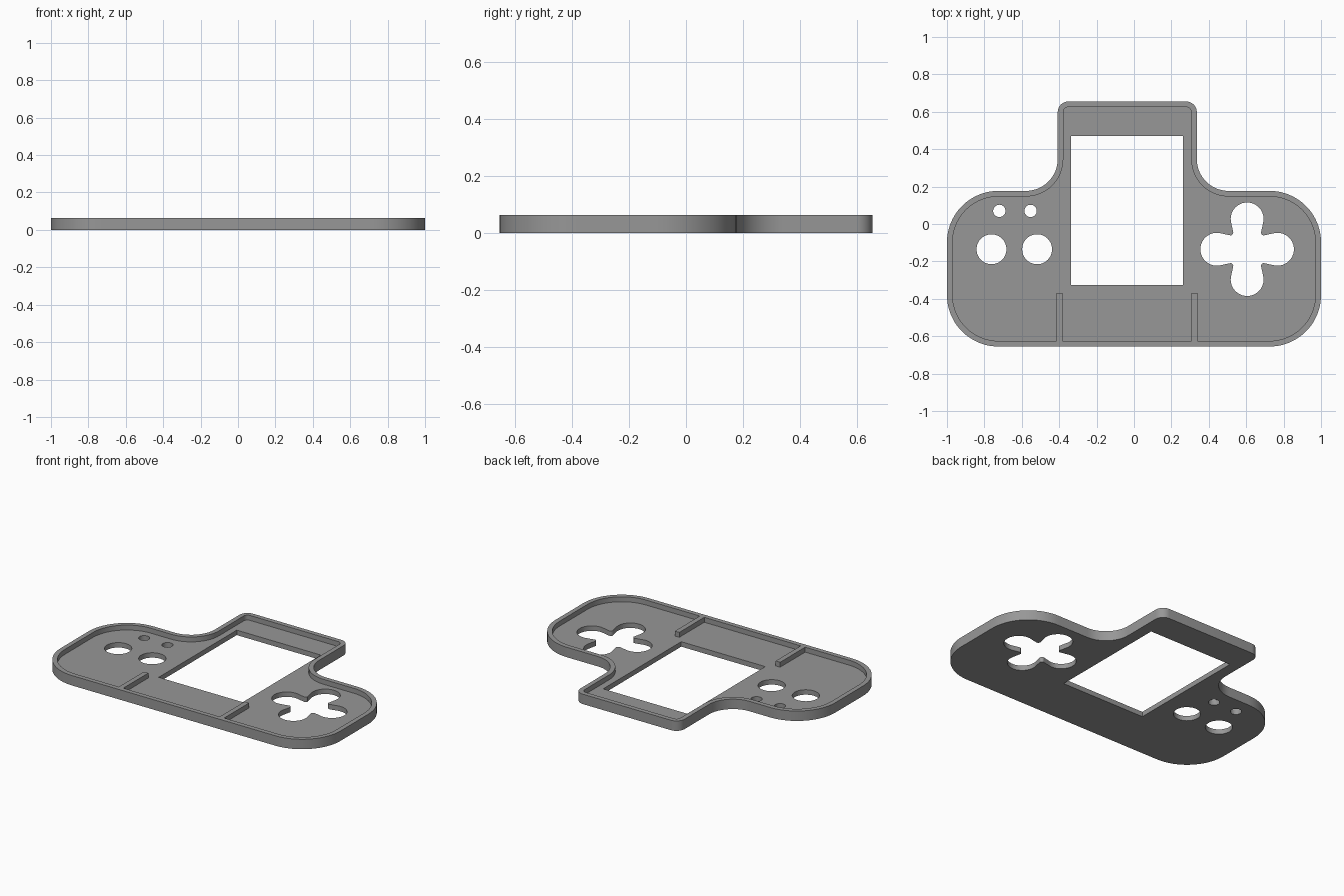
import bpy, bmesh, math
from mathutils import Vector

if "Cube" in bpy.data.objects:
    bpy.data.objects.remove(bpy.data.objects["Cube"])

HEIGHT, FLOOR, WALL = 0.064, 0.032, 0.03

grey = bpy.data.materials.new("plain grey")
grey.diffuse_color = (0.31, 0.31, 0.31, 1)
grey.use_nodes = True
grey.node_tree.nodes["Principled BSDF"].inputs["Base Color"].default_value = grey.diffuse_color


def prism(name, pts, z0, z1):
    """Extrude a counter-clockwise outline from z0 to z1."""
    bm = bmesh.new()
    base = bm.faces.new([bm.verts.new((x, y, z0)) for x, y in pts])
    ext = bmesh.ops.extrude_face_region(bm, geom=[base])
    top = [v for v in ext["geom"] if isinstance(v, bmesh.types.BMVert)]
    bmesh.ops.translate(bm, verts=top, vec=(0, 0, z1 - z0))
    bmesh.ops.recalc_face_normals(bm, faces=bm.faces)
    mesh = bpy.data.meshes.new(name)
    bm.to_mesh(mesh)
    bm.free()
    mesh.materials.append(grey)
    obj = bpy.data.objects.new(name, mesh)
    bpy.context.collection.objects.link(obj)
    return obj


def arc(cx, cy, r, a0, a1, n):
    """Points on an arc, angles in degrees."""
    return [(cx + r * math.cos(math.radians(a0 + (a1 - a0) * i / n)),
             cy + r * math.sin(math.radians(a0 + (a1 - a0) * i / n)))
            for i in range(n + 1)]


def circle(cx, cy, r, n=48):
    return arc(cx, cy, r, 0, 360, n)[:-1]


def rect(x0, x1, y0, y1):
    return [(x0, y0), (x1, y0), (x1, y1), (x0, y1)]


def outline(d):
    """Body outline with a raised middle, inset by d, all corners rounded."""
    big, small, hollow = 0.275 - d, 0.057 - d, 0.17 + d
    x0, x1, t0, t1 = -1 + d, 1 - d, -0.408 + d, 0.336 - d
    y0, y1, y2 = -0.655 + d, 0.177 - d, 0.655 - d
    pts = arc(x0 + big, y0 + big, big, 180, 270, 20)
    pts += arc(x1 - big, y0 + big, big, 270, 360, 20)
    pts += arc(x1 - big, y1 - big, big, 0, 90, 20)
    pts += arc(t1 + hollow, y1 + hollow, hollow, 270, 180, 16)
    pts += arc(t1 - small, y2 - small, small, 0, 90, 10)
    pts += arc(t0 + small, y2 - small, small, 90, 180, 10)
    pts += arc(t0 - hollow, y1 + hollow, hollow, 0, -90, 16)
    pts += arc(x0 + big, y1 - big, big, 90, 180, 20)
    return pts


def clover(cx, cy, reach=0.162, lobe=0.088, tip=0.02, d=0.093):
    """Four round lobes joined by small rounded inward tips."""
    dist = math.hypot(d, reach - d)
    a = math.degrees(math.atan2(d - reach, d) + math.acos((lobe + tip) / dist))
    unit = arc(0, reach, lobe, a, 180 - a, 24)
    unit += arc(-d, d, tip, a, -90 - a, 10)
    pts = []
    for k in range(4):
        c, s = round(math.cos(k * math.pi / 2)), round(math.sin(k * math.pi / 2))
        pts += [(cx + x * c - y * s, cy + x * s + y * c) for x, y in unit]
    return pts


# Face plate, hollowed from above and pierced by the openings
plate = prism("face_plate", outline(0), 0, HEIGHT)
openings = [
    ("cavity_cutter", outline(WALL), FLOOR),
    ("screen_cutter", rect(-0.338, 0.263, -0.327, 0.47), -0.1),
    ("direction_pad_cutter", clover(0.605, -0.135), -0.1),
    ("left_button_cutter", circle(-0.762, -0.135, 0.08), -0.1),
    ("right_button_cutter", circle(-0.518, -0.135, 0.08), -0.1),
    ("left_small_cutter", circle(-0.72, 0.07, 0.033, 32), -0.1),
    ("right_small_cutter", circle(-0.553, 0.07, 0.033, 32), -0.1),
]
bpy.context.view_layer.objects.active = plate
for name, pts, z0 in openings:
    cutter = prism(name, pts, z0, 0.2)
    cutter.hide_render = True
    mod = plate.modifiers.new(name, "BOOLEAN")
    mod.operation, mod.solver, mod.object = "DIFFERENCE", "EXACT", cutter
    bpy.ops.object.modifier_apply(modifier=name)
    bpy.data.objects.remove(cutter)

bpy.ops.object.select_all(action="DESELECT")
plate.select_set(True)
bpy.ops.object.shade_smooth_by_angle(angle=math.radians(30))

# Ribs standing on the floor, running to the front wall
for name, x in (("left_rib", -0.398), ("right_rib", 0.323)):
    prism(name, rect(x - 0.016, x + 0.016, -0.626, -0.37), FLOOR - 0.002, HEIGHT)
